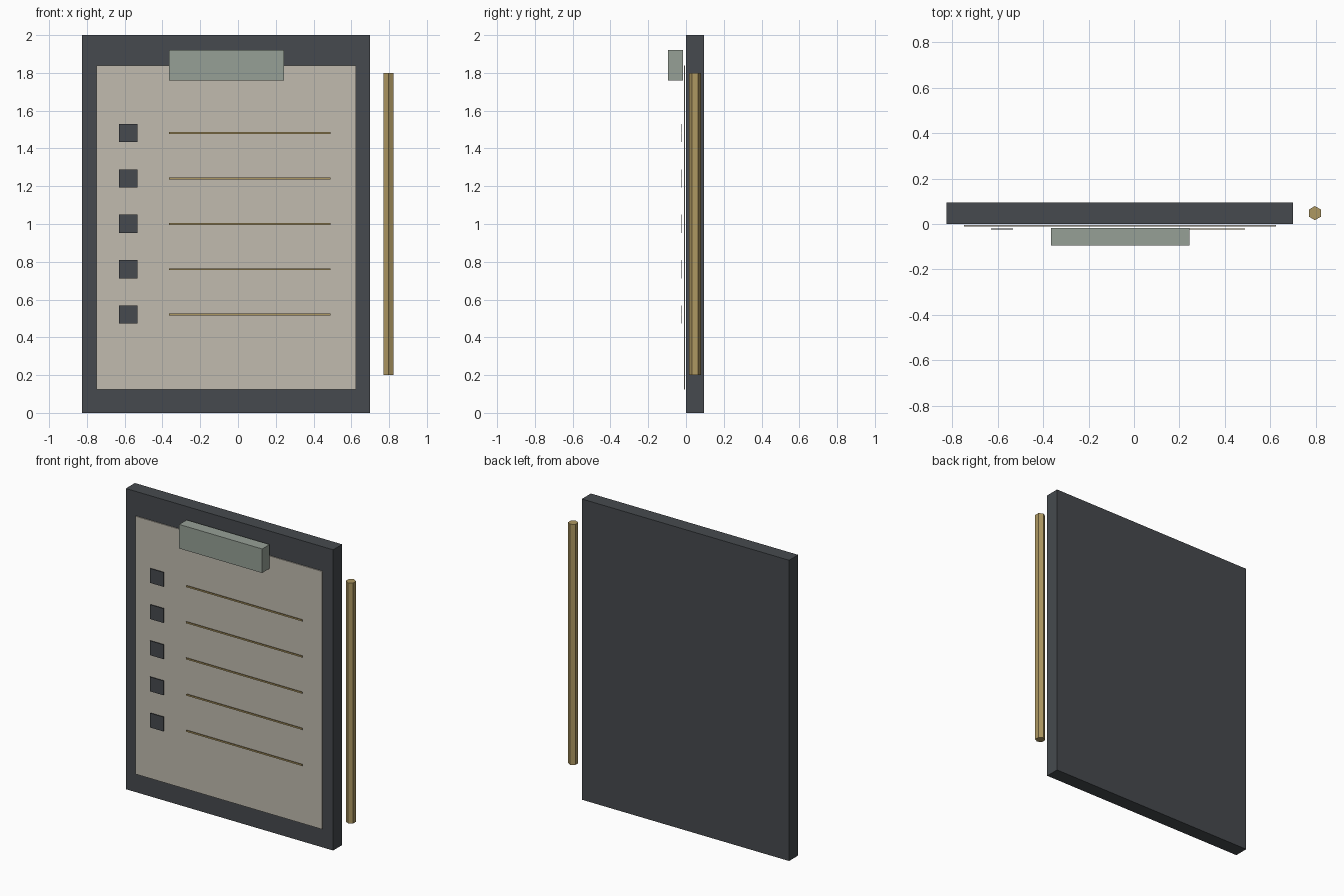
import bpy
import math

if "Cube" in bpy.data.objects:
    bpy.data.objects.remove(bpy.data.objects["Cube"])


def material(name, rgb):
    """Flat colour from sRGB 0-255, stored as linear."""
    m = bpy.data.materials.new(name)
    lin = [((c / 255 + 0.055) / 1.055) ** 2.4 for c in rgb]
    m.diffuse_color = (*lin, 1.0)
    m.use_nodes = True
    m.node_tree.nodes["Principled BSDF"].inputs["Base Color"].default_value = m.diffuse_color
    return m


SLATE = material("slate", (70, 74, 78))
PAPER = material("paper", (193, 187, 175))
METAL = material("clip_grey", (150, 160, 150))
OCHRE = material("ochre", (174, 152, 98))


def box(name, x, y, z, mat):
    """Box from (min, max) ranges on each axis."""
    bpy.ops.mesh.primitive_cube_add(size=1)
    o = bpy.context.object
    o.name = name
    for v in o.data.vertices:
        v.co = [r[0] if c < 0 else r[1] for c, r in zip(v.co, (x, y, z))]
    o.data.materials.append(mat)
    return o


# Board, sheet and clip
box("board", (-0.825, 0.70), (0.0, 0.095), (0.0, 2.0), SLATE)
box("paper_sheet", (-0.748, 0.626), (-0.010, -0.004), (0.125, 1.84), PAPER)
box("clip", (-0.366, 0.244), (-0.095, -0.017), (1.76, 1.92), METAL)

# Checklist rows: tick box and writing line
for i in range(5):
    z = 1.482 - 0.2405 * i
    box(f"tick_box_{i + 1}", (-0.63, -0.532), (-0.025, -0.020),
        (z - 0.048, z + 0.048), SLATE)
    box(f"writing_line_{i + 1}", (-0.366, 0.49), (-0.025, -0.020),
        (z - 0.005, z + 0.005), OCHRE)

# Hexagonal pencil beside the board
bpy.ops.mesh.primitive_cylinder_add(vertices=6, radius=0.031, depth=1.6,
                                    location=(0.797, 0.048, 1.0))
pencil = bpy.context.object
pencil.name = "pencil"
pencil.data.materials.append(OCHRE)
